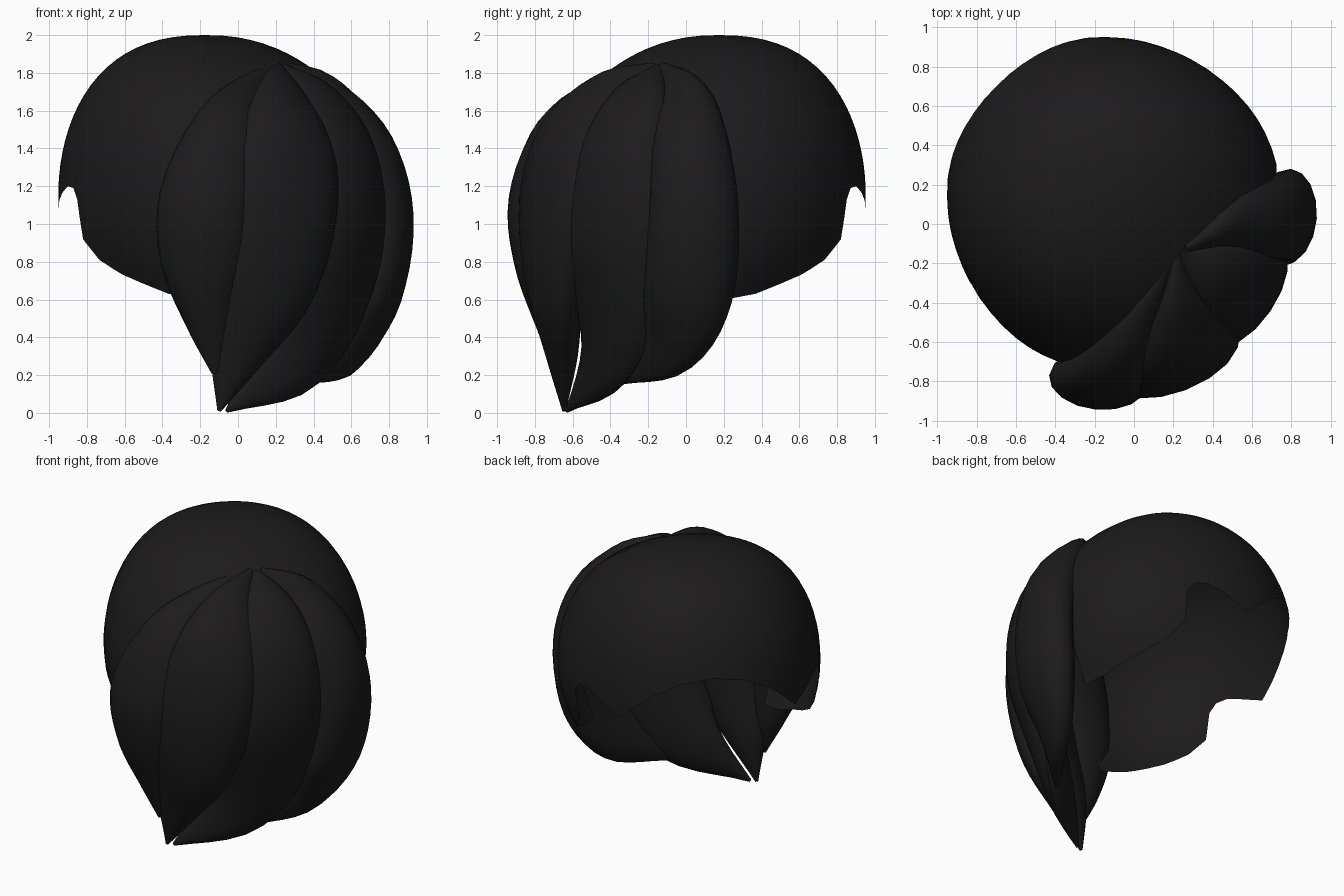
import bpy, bmesh, math
from mathutils import Vector

if "Cube" in bpy.data.objects:
    bpy.data.objects.remove(bpy.data.objects["Cube"])

mat = bpy.data.materials.new("dark_hair")
mat.diffuse_color = (0.012, 0.011, 0.011, 1)
mat.use_nodes = True
mat.node_tree.nodes["Principled BSDF"].inputs["Base Color"].default_value = mat.diffuse_color
R2 = math.sqrt(2)


def finish(name, bm):
    bmesh.ops.remove_doubles(bm, verts=bm.verts, dist=0.0005)
    bmesh.ops.recalc_face_normals(bm, faces=bm.faces)
    me = bpy.data.meshes.new(name)
    bm.to_mesh(me)
    bm.free()
    me.materials.append(mat)
    ob = bpy.data.objects.new(name, me)
    bpy.context.collection.objects.link(ob)
    bpy.ops.object.select_all(action='DESELECT')
    ob.select_set(True)
    bpy.context.view_layer.objects.active = ob
    bpy.ops.object.shade_smooth_by_angle(angle=math.radians(50))


def skin(bm, rings):
    for a, b in zip(rings, rings[1:]):
        n = len(a)
        for i in range(n):
            bm.faces.new((a[i], a[(i + 1) % n], b[(i + 1) % n], b[i]))


# Cap: open shell facing diagonally (+x, -y), with a shaped lower edge.
# (degrees from the front, height of the edge), mirrored left and right
EDGE = [(0, 1.42), (40, 1.38), (52, 1.1), (60, 0.6), (73, 0.63), (92, 0.73),
        (102, 0.81), (109, 0.92), (110, 1.13), (113, 1.19), (118, 1.20),
        (124, 1.17), (130, 1.13), (137, 1.08), (143, 1.16), (152, 1.27),
        (165, 1.37), (180, 1.41)]


def edge_angle(deg):
    for (a, za), (b, zb) in zip(EDGE, EDGE[1:]):
        if deg <= b:
            z = za + (zb - za) * (deg - a) / (b - a)
            break
    d = z - 1.15
    return math.acos(d / (0.85 if d > 0 else 1.3))


bm = bmesh.new()
half = sorted({a for a, _ in EDGE} | set(range(0, 181, 6)))
angles = half + [-a for a in reversed(half[1:-1])]
rings = []
for k in range(1, 21):
    ring = []
    for deg in angles:
        al = edge_angle(abs(deg)) * k / 20
        c = math.cos(al)
        h = c * (0.85 if c > 0 else 1.3)
        shift = -0.15 * c * c if c > 0 else 0
        tuck = 1 if c > 0 else math.sqrt(1 - (h / 0.82) ** 2) / math.sin(al)
        p = math.radians(deg)
        r = math.sin(al)
        depth = 0.8 if math.cos(p) > 0 else 0.92
        u = -0.1 + shift + depth * r * math.cos(p)
        s = 0.84 * r ** 0.8 * tuck * math.sin(p)
        ring.append(bm.verts.new(((u + s) / R2, (s - u) / R2, 1.15 + h)))
    rings.append(ring)
skin(bm, rings)
top = bm.verts.new((-0.25 / R2, 0.25 / R2, 2.0))
for i in range(len(angles)):
    bm.faces.new((top, rings[0][i], rings[0][(i + 1) % len(angles)]))
finish("hair_cap", bm)


# Fringe locks: tapered leaf-shaped solids swept along a path
def spline(vals, t):
    i = min(int(t), len(vals) - 2)
    f = t - i
    p1, p2 = vals[i], vals[i + 1]
    p0 = vals[i - 1] if i else p1 * 2 - p2
    p3 = vals[i + 2] if i + 2 < len(vals) else p2 * 2 - p1
    return 0.5 * (p1 * 2 + (p2 - p0) * f + (p0 * 2 - p1 * 5 + p2 * 4 - p3) * f * f
                  + (p1 * 3 - p0 - p2 * 3 + p3) * f ** 3)


def lock(name, path, widths, thick, steps=30, sides=16):
    pts = [Vector(p) for p in path]
    bm = bmesh.new()
    rings = []
    for k in range(steps + 1):
        t = k / steps * (len(pts) - 1)
        c = spline(pts, t)
        tan = (spline(pts, min(t + 0.05, len(pts) - 1)) - spline(pts, max(t - 0.05, 0))).normalized()
        out = Vector((c.x + 0.1, c.y - 0.1, 0.0))
        out = (out - tan * out.dot(tan)).normalized()
        side = tan.cross(out)
        w = max(spline(widths, t), 0.008)
        d = max(spline(thick, t), 0.008)
        rings.append([bm.verts.new(c + side * w * math.cos(a) + out * d * math.sin(a))
                      for a in (2 * math.pi * i / sides for i in range(sides))])
    skin(bm, rings)
    bm.faces.new(rings[0])
    bm.faces.new(rings[-1])
    finish(name, bm)


THICK = [0.02, 0.09, 0.14, 0.15, 0.14, 0.09, 0.01]
lock("left_fringe_lock",
     [(0.2, -0.15, 1.82), (0.06, -0.44, 1.65), (-0.06, -0.67, 1.45), (-0.17, -0.79, 1.12),
      (-0.18, -0.77, 0.8), (-0.15, -0.71, 0.48), (-0.12, -0.69, 0.21)],
     [0.03, 0.14, 0.21, 0.25, 0.23, 0.13, 0.02], THICK)
lock("middle_fringe_lock",
     [(0.22, -0.16, 1.83), (0.25, -0.41, 1.67), (0.26, -0.61, 1.43), (0.22, -0.7, 1.08),
      (0.13, -0.7, 0.68), (0.0, -0.66, 0.33), (-0.1, -0.645, 0.01)],
     [0.03, 0.18, 0.28, 0.33, 0.29, 0.16, 0.01], THICK)
lock("right_fringe_lock",
     [(0.24, -0.15, 1.83), (0.4, -0.25, 1.67), (0.53, -0.33, 1.4), (0.57, -0.36, 1.05),
      (0.5, -0.36, 0.7), (0.29, -0.43, 0.31), (-0.06, -0.63, 0.01)],
     [0.03, 0.18, 0.27, 0.31, 0.31, 0.23, 0.01], THICK)
lock("side_fringe_lock",
     [(0.26, -0.13, 1.83), (0.49, -0.02, 1.66), (0.69, 0.02, 1.4), (0.78, 0.04, 1.04),
      (0.73, 0.01, 0.64), (0.58, -0.1, 0.36), (0.37, -0.33, 0.17)],
     [0.03, 0.15, 0.21, 0.24, 0.24, 0.18, 0.02], THICK)
